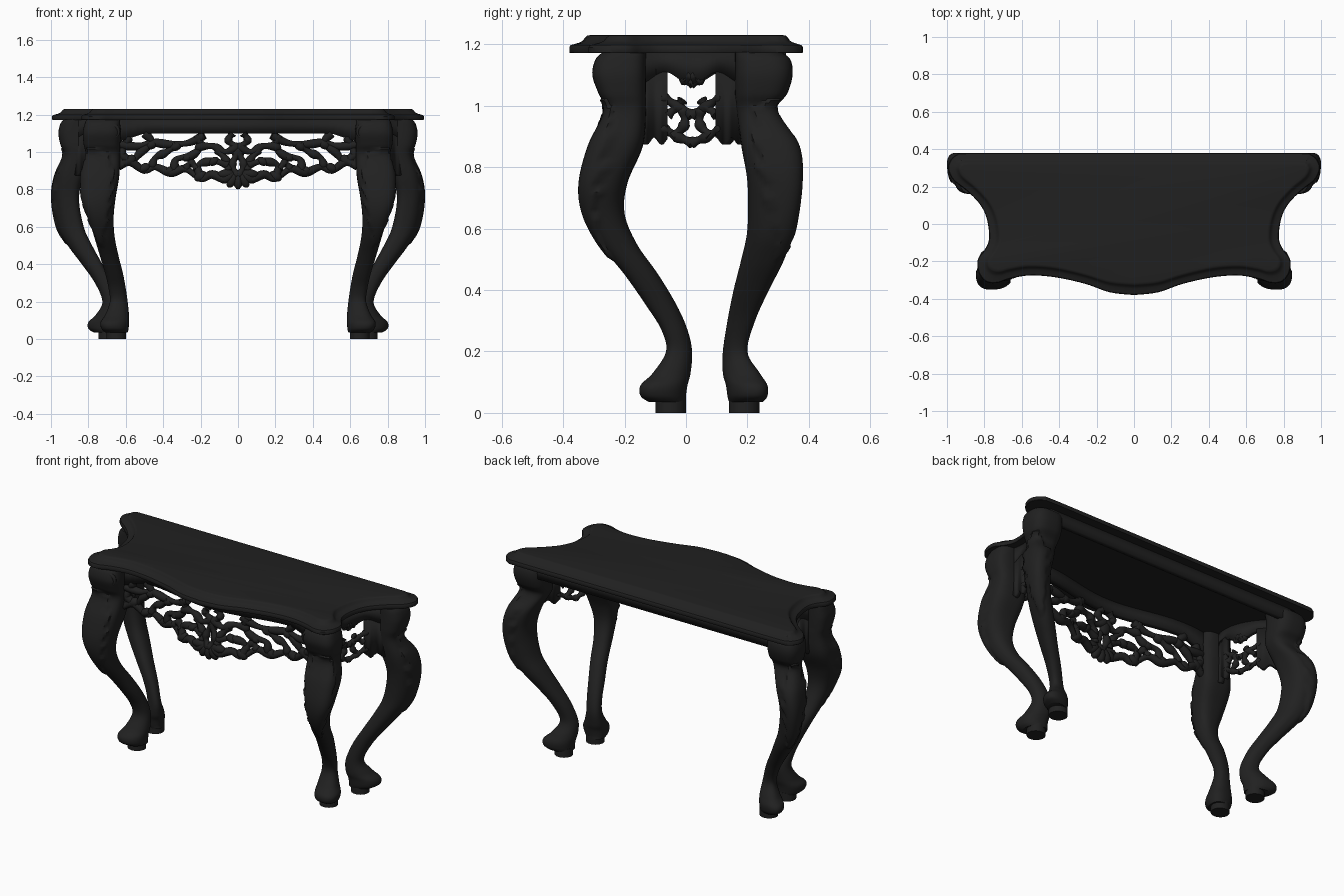
import bpy, bmesh, math
from mathutils import Matrix, Vector

if "Cube" in bpy.data.objects:
    bpy.data.objects.remove(bpy.data.objects["Cube"])

black = bpy.data.materials.new("black lacquer")
black.diffuse_color = (0.015, 0.015, 0.015, 1)
black.use_nodes = True
black.node_tree.nodes["Principled BSDF"].inputs["Base Color"].default_value = black.diffuse_color


def catmull(pts, n):
    """Smooth path through points of any dimension."""
    out = []
    for i in range(len(pts) - 1):
        p0, p1, p2 = pts[max(i - 1, 0)], pts[i], pts[i + 1]
        p3 = pts[min(i + 2, len(pts) - 1)]
        for k in range(n):
            t = k / n
            out.append(tuple(0.5 * (2 * b + (c - a) * t + (2 * a - 5 * b + 4 * c - d) * t * t
                             + (3 * b - a - 3 * c + d) * t ** 3)
                             for a, b, c, d in zip(p0, p1, p2, p3)))
    return out + [tuple(pts[-1])]


def finish(ob, mirror=False, angle=35):
    bpy.ops.object.select_all(action='DESELECT')
    bpy.context.view_layer.objects.active = ob
    ob.select_set(True)
    if ob.type == 'CURVE':
        bpy.ops.object.convert(target='MESH')
        ob = bpy.context.object
    ob.data.materials.clear()
    ob.data.materials.append(black)
    bpy.ops.object.shade_smooth_by_angle(angle=math.radians(angle))
    if mirror:
        ob.modifiers.new("mirror", 'MIRROR').use_mirror_merge = False
    return ob


def from_bmesh(name, bm):
    bmesh.ops.recalc_face_normals(bm, faces=bm.faces)
    me = bpy.data.meshes.new(name)
    bm.to_mesh(me)
    bm.free()
    ob = bpy.data.objects.new(name, me)
    bpy.context.collection.objects.link(ob)
    return ob


def loft(name, rings):
    """Closed rings of 3D points, bridged and capped."""
    bm = bmesh.new()
    rows = [[bm.verts.new(p) for p in r] for r in rings]
    n = len(rows[0])
    for a, b in zip(rows, rows[1:]):
        for i in range(n):
            bm.faces.new((a[i], a[(i + 1) % n], b[(i + 1) % n], b[i]))
    bm.faces.new(rows[0])
    bm.faces.new(rows[-1])
    return from_bmesh(name, bm)


def board(name, place, u0, u1, z0, z1, thick, mirror):
    """Curved upright board following a plan curve; z0 is a function of u."""
    bm = bmesh.new()
    n = 32
    cols = []
    for i in range(n + 1):
        u = u0 + (u1 - u0) * i / n
        cols.append([bm.verts.new(place(u, z)) for z in (z0(u), z1)])
    for a, b in zip(cols, cols[1:]):
        bm.faces.new((a[0], b[0], b[1], a[1]))
    ob = finish(from_bmesh(name, bm), mirror)
    m = ob.modifiers.new("thickness", 'SOLIDIFY')
    m.thickness, m.offset = thick, 0
    return ob


def scrolls(name, paths, depth):
    """Carved openwork as tapering rounded strands."""
    cu = bpy.data.curves.new(name, 'CURVE')
    cu.dimensions = '3D'
    cu.bevel_depth, cu.bevel_resolution, cu.use_fill_caps = depth, 2, True
    for path in paths:
        sp = cu.splines.new('POLY')
        sp.points.add(len(path) - 1)
        for i, (pt, p) in enumerate(zip(sp.points, path)):
            pt.co = (*p, 1)
            pt.radius = 0.9 + 0.2 * math.sin(5 * math.pi * i / len(path))
    ob = bpy.data.objects.new(name, cu)
    bpy.context.collection.objects.link(ob)
    return finish(ob, True, 60)


# table top: outer edge and raised field, right half from back to front
outer = [(0, .38), (.45, .38), (.88, .38), (.95, .37), (.985, .335), (.993, .29), (.965, .235),
         (.89, .175), (.82, .10), (.785, .02), (.775, -.08), (.80, -.14), (.835, -.19),
         (.83, -.26), (.79, -.31), (.73, -.315), (.67, -.295), (.56, -.275), (.42, -.285),
         (.26, -.32), (.13, -.365), (0, -.38)]
inner = [(0, .315), (.45, .315), (.86, .315), (.91, .31), (.92, .30), (.92, .285), (.90, .25),
         (.83, .19), (.76, .11), (.722, .02), (.71, -.08), (.73, -.14), (.765, -.19),
         (.765, -.22), (.745, -.235), (.71, -.24), (.66, -.228), (.56, -.215), (.42, -.225),
         (.26, -.262), (.13, -.30), (0, -.312)]


def full(half):
    h = catmull(half, 5)
    return h + [(-x, y) for x, y in h[-2:0:-1]]


O, I = full(outer), full(inner)
profile = [(1.172, .35), (1.172, .02), (1.174, 0), (1.19, 0), (1.197, .06), (1.202, .3),
           (1.206, .5), (1.212, .65), (1.222, .75), (1.228, .85), (1.23, 1)]
top = loft("table_top", [[(a[0] + (b[0] - a[0]) * t, a[1] + (b[1] - a[1]) * t, z)
                          for a, b in zip(O, I)] for z, t in profile])
finish(top)

# cabriole legs: z, inner x, outer x, front y, back y
front_keys = [(.035, .59, .71, -.12, 0), (.055, .585, .73, -.148, .0), (.09, .583, .735, -.148, .005),
              (.13, .583, .71, -.108, .015), (.20, .59, .685, -.065, .02), (.27, .60, .692, -.08, .005),
              (.35, .615, .71, -.13, -.03), (.45, .64, .74, -.2, -.09), (.55, .66, .77, -.28, -.16),
              (.65, .665, .80, -.33, -.2), (.75, .655, .83, -.34, -.19), (.87, .635, .835, -.31, -.14),
              (.98, .63, .815, -.26, -.13), (1.04, .63, .825, -.285, -.13), (1.1, .625, .83, -.305, -.13),
              (1.15, .63, .82, -.295, -.13), (1.175, .63, .81, -.27, -.13)]
back_keys = [(.035, .64, .77, .14, .25), (.055, .64, .80, .135, .265), (.09, .635, .80, .13, .265),
             (.13, .63, .76, .12, .24), (.20, .635, .725, .12, .2), (.30, .67, .765, .135, .225),
             (.40, .725, .835, .155, .27), (.50, .78, .91, .18, .32), (.60, .825, .965, .2, .35),
             (.75, .85, .99, .2, .37), (.87, .825, .975, .18, .36), (.98, .77, .93, .165, .295),
             (1.04, .76, .95, .16, .33), (1.1, .76, .96, .16, .347), (1.15, .76, .95, .16, .34),
             (1.175, .76, .93, .16, .31)]


def leg(name, keys, facing, lean, square, pad):
    """Oval sections, slightly slanted in plan, growing squarer toward the apron."""
    rings = []
    for z, x0, x1, y0, y1 in catmull(keys, 7):
        # carved leaf with a ragged edge raised on the outward face
        w = 0
        if .5 < z < 1.02:
            w = 1.2 * math.sin(math.pi * (z - .47) / .62) * (.75 + .4 * ((z * 11) % 1))
        e = .88 + (square - .88) * min(1, max(0, (z - .6) / .3))
        d = lean * min(1, max(0, (1.1 - z) / .4))
        ring = []
        for k in range(48):
            a = 2 * math.pi * k / 48
            c, s = math.cos(a), math.sin(a - d)
            off = abs((a - facing + math.pi) % (2 * math.pi) - math.pi)
            g = .01 if off < w else 0
            ring.append(((x0 + x1) / 2 + math.copysign(abs(c) ** e, c) * ((x1 - x0) / 2 + g),
                         (y0 + y1) / 2 + math.copysign(abs(s) ** e, s) * ((y1 - y0) / 2 + g), z))
        rings.append(ring)
    finish(loft(name, rings), True, 40)
    # foot pad
    finish(loft(name + "_pad", [[(pad[0] + .052 * math.cos(k * math.pi / 16),
                                  pad[1] + .05 * math.sin(k * math.pi / 16), z)
                                 for k in range(32)] for z in (0, .05)]), True)


leg("front_leg", front_keys, -1.1, .2, .62, (.65, -.05))
leg("back_leg", back_keys, .5, -.35, .7, (.695, .19))


# plan curves of the aprons; the front one swells forward as it drops
def front_at(x, z):
    c = math.cos(2 * math.pi * x)
    return (x, -.21 - .035 * c - .25 * max(0, 1.02 - z) * (.5 + .5 * c), z)


def side_at(y, z):
    return (.715 + 2.2 * (y + .07) ** 2, y, z)


board("front_apron", front_at, -.66, .66, lambda u: 1.1 - .05 * max(0, abs(u) - .5) / .15, 1.176, .035, False)
board("side_apron", side_at, -.17, .2, lambda u: 1.09 + .02 * math.cos(35 * (u - .02) + math.pi), 1.176, .03, True)
for label, a, b in (("front", -.16, -.06), ("back", .105, .2)):
    board("side_apron_stile_" + label, side_at, a, b,
          lambda u: .885 + .012 * math.cos(120 * u), 1.12, .03, True)
board("back_rail", lambda u, z: (u, .31, z), -.86, .86, lambda u: 1.1, 1.176, .03, False)

# pierced carving below the front apron (right half, mirrored)
strands = [
    [(.64, 1.04), (.54, 1.03), (.46, 1.05), (.36, 1.04), (.26, 1.05), (.18, 1.09)],
    [(.64, .92), (.58, .95), (.5, .9), (.44, .92), (.36, .89), (.28, .91), (.2, .855), (.14, .88), (.07, .85)],
    [(.63, .99), (.57, .95), (.52, 1.0), (.46, 1.05), (.5, 1.1)],
    [(.46, .92), (.44, .97), (.38, 1.0), (.33, 1.04)],
    [(.34, .9), (.33, .96), (.25, .98), (.2, 1.03), (.22, 1.09)],
    [(.2, .86), (.21, .93), (.13, .95), (.05, .93)],
    [(0, 1.03), (.07, 1.0), (.13, 1.03), (.2, 1.03)],
    [(0, 1.02), (.05, 1.06), (.03, 1.1)],
    [(.05, .9), (.06, .95), (.11, 1.01)],
    [(0, .87), (.03, .93), (0, 1.0)],
    [(.28, .91), (.25, .94), (.22, .91)],
    [(.58, 1.08), (.62, 1.0), (.62, .93)],
]
scrolls("front_openwork", [[front_at(*p) for p in catmull(s, 6)] for s in strands], .022)

# pierced carving of the side aprons, symmetric about their middle
side_strands = [
    [(.1, 1.03), (.05, 1.0), (0, .97)],
    [(.1, .93), (.05, .9), (0, .88)],
    [(0, 1.1), (.025, 1.085), (0, 1.075)],
    [(.03, .99), (.025, .94), (.06, .9)],
    [(.03, 1.02), (.045, 1.0), (.08, .97)],
]
scrolls("side_openwork", [[side_at(.02 + s * v, z) for v, z in catmull(p, 6)]
                          for p in side_strands for s in (1, -1)], .018)

# volutes on the front leg tops
spiral = [(.672 + (.042 - .0011 * k) * math.cos(k * .38), -.28, 1.105 + (.042 - .0011 * k) * math.sin(k * .38))
          for k in range(34)]
scrolls("front_leg_volute", [spiral], .012)

# shell and leaf bosses on the front carving
bm = bmesh.new()


def boss(pos, size, turn=0):
    bmesh.ops.create_uvsphere(bm, u_segments=14, v_segments=8, radius=1, matrix=Matrix.Translation(Vector(pos))
                              @ Matrix.Rotation(turn, 4, 'Y') @ Matrix.Diagonal((*size, 1)))


for k in range(-3, 4):
    a = k * .5
    boss((.065 * math.sin(a), -.28, .885 - .04 * math.cos(a)), (.026, .026, .045), -a)
boss((0, -.245, 1.0), (.035, .022, .045))
for s in (-1, 1):
    for x, z, r in ((.2, .87, .033), (.36, .9, .03), (.5, .915, .03), (.58, .955, .035), (.46, 1.04, .03),
                    (.33, 1.03, .028), (.2, 1.03, .03), (.13, .95, .028), (.27, .97, .025)):
        boss(front_at(s * x, z), (r * 1.15, .026, r * .8), s * .5)
finish(from_bmesh("front_shell_and_leaves", bm), False, 60)
